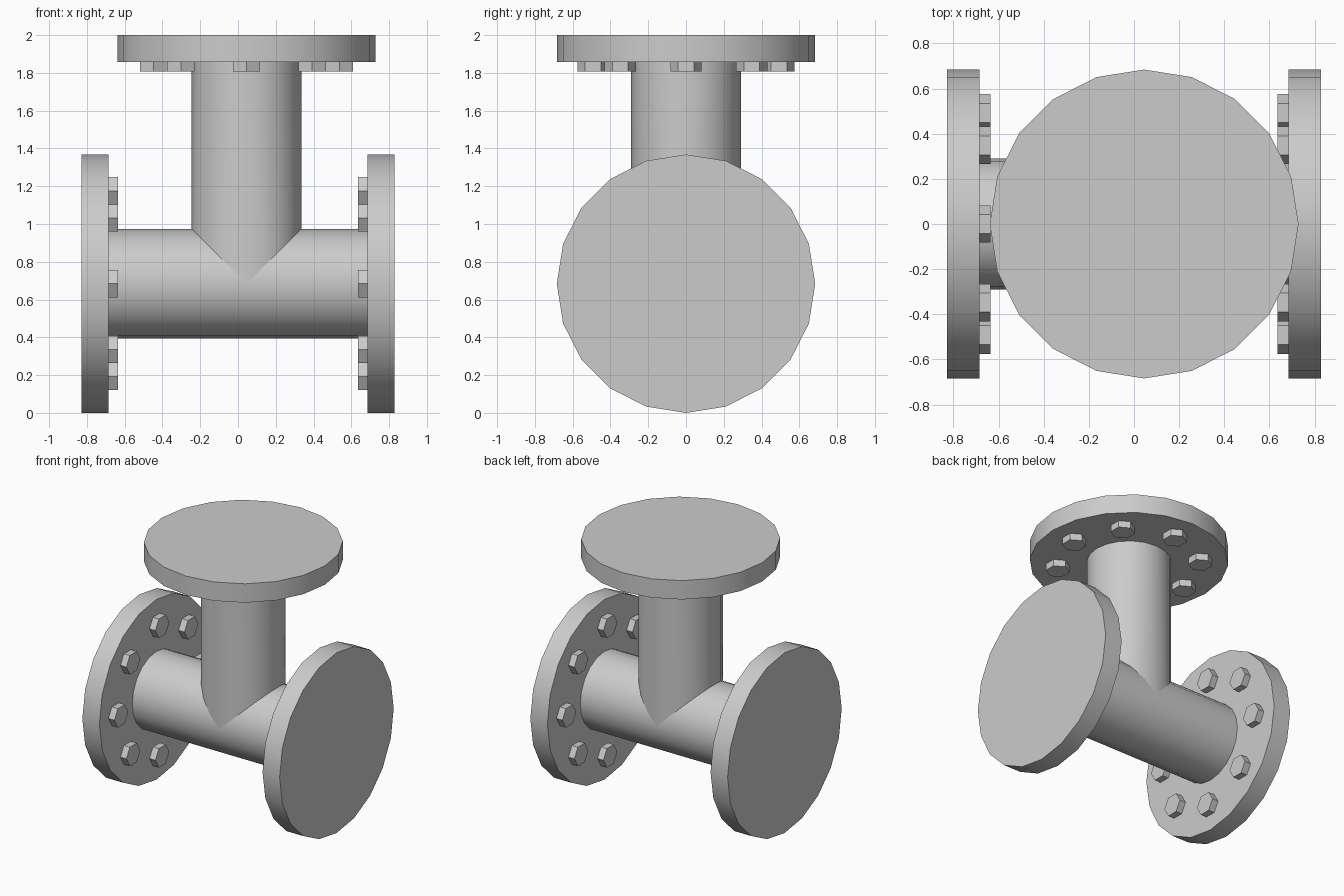
import bpy, bmesh
from math import sin, cos, pi, radians
from mathutils import Matrix

if "Cube" in bpy.data.objects:
    bpy.data.objects.remove(bpy.data.objects["Cube"])

AXIS_Z = 0.684      # height of the main pipe axis
BRANCH_X = 0.045    # x of the branch pipe axis
FLANGE_R, PIPE_R, BOLT_R, RING_R = 0.684, 0.29, 0.083, 0.492
THICK, BOLT_H = 0.143, 0.05
SIDES = 20


def add_cylinder(bm, r, z0, z1, sides, x=0, y=0, caps=True):
    return bmesh.ops.create_cone(
        bm, cap_ends=caps, segments=sides, radius1=r, radius2=r, depth=z1 - z0,
        matrix=Matrix.Translation((x, y, (z0 + z1) / 2)))["verts"]


def finish(name, bm, matrix):
    bm.transform(matrix)
    mesh = bpy.data.meshes.new(name)
    bm.to_mesh(mesh)
    bm.free()
    ob = bpy.data.objects.new(name, mesh)
    bpy.context.collection.objects.link(ob)
    bpy.ops.object.select_all(action='DESELECT')
    ob.select_set(True)
    bpy.context.view_layer.objects.active = ob
    bpy.ops.object.shade_smooth_by_angle(angle=radians(30))


def flange(side, matrix):
    # Blind disc, local z pointing outwards
    bm = bmesh.new()
    add_cylinder(bm, FLANGE_R, 0, THICK, SIDES)
    finish(side + "_flange", bm, matrix)
    # Eight hex bolt heads on the inner face, all with the same orientation
    bm = bmesh.new()
    for i in range(8):
        a = i * pi / 4
        add_cylinder(bm, BOLT_R, -BOLT_H, 0.02, 6, RING_R * cos(a), RING_R * sin(a))
    finish(side + "_bolts", bm, matrix)


to_x = Matrix.Rotation(pi / 2, 4, 'Y')
main_axis = Matrix.Translation((0, 0, AXIS_Z)) @ to_x
END = 0.685
TOP = 2.0 - THICK

# Flanges with bolts
flange("right", Matrix.Translation((END, 0, AXIS_Z)) @ to_x)
flange("left", Matrix.Translation((-END, 0, AXIS_Z)) @ Matrix.Rotation(-pi / 2, 4, 'Y'))
flange("top", Matrix.Translation((BRANCH_X, 0, TOP)))

# Main horizontal pipe
bm = bmesh.new()
add_cylinder(bm, PIPE_R, -END, END, SIDES, caps=False)
finish("main_pipe", bm, main_axis)

# Branch pipe, its lower end mitred to a V where it meets the main pipe
bm = bmesh.new()
for v in add_cylinder(bm, PIPE_R, 0, TOP - AXIS_Z, SIDES, caps=False):
    if v.co.z < 0.1:
        v.co.z = abs(v.co.x)
finish("branch_pipe", bm, Matrix.Translation((BRANCH_X, 0, AXIS_Z)))
